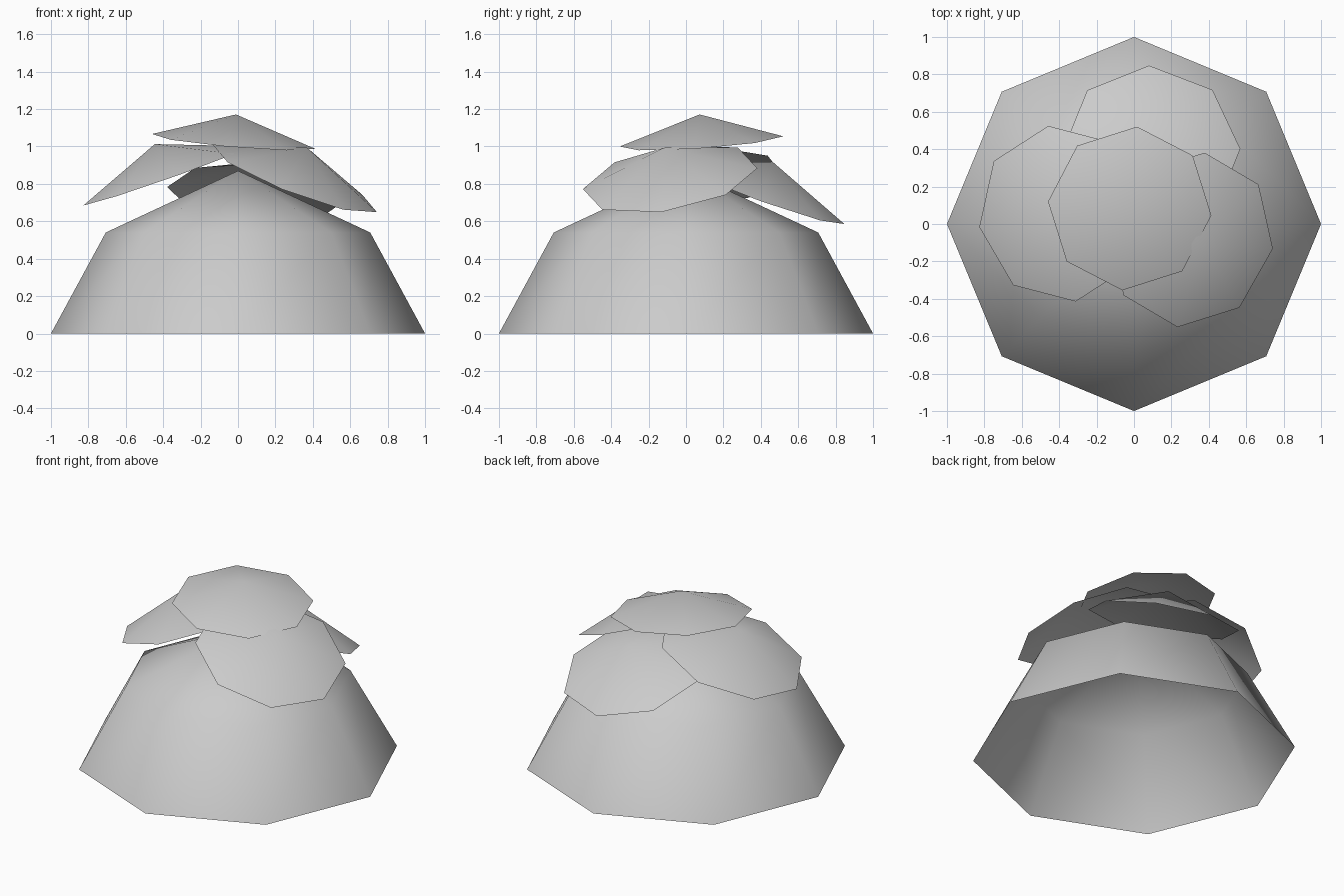
import bpy, bmesh
from math import cos, sin, radians
from mathutils import Vector, Matrix

cube = bpy.data.objects.get("Cube")
if cube:
    bpy.data.objects.remove(cube, do_unlink=True)

SIDES = 8

grey = bpy.data.materials.new("light_grey")
grey.use_nodes = True
grey.diffuse_color = (0.6, 0.6, 0.6, 1)
grey.node_tree.nodes["Principled BSDF"].inputs["Base Color"].default_value = (0.6, 0.6, 0.6, 1)


def open_shell(name, rings, apex_height, turn=0):
    """Octagonal open shell: (radius, height) rings closed by a single apex."""
    bm = bmesh.new()
    loops = []
    for radius, height in rings:
        angles = [radians(turn + 360 * i / SIDES) for i in range(SIDES)]
        loops.append([bm.verts.new((radius * cos(a), radius * sin(a), height)) for a in angles])
    apex = bm.verts.new((0, 0, apex_height))
    for i in range(SIDES):
        j = (i + 1) % SIDES
        for low, high in zip(loops, loops[1:]):
            bm.faces.new((low[i], low[j], high[j], high[i]))
        bm.faces.new((loops[-1][i], loops[-1][j], apex))
    for face in bm.faces:
        face.smooth = True
    mesh = bpy.data.meshes.new(name)
    bm.to_mesh(mesh)
    bm.free()
    mesh.materials.append(grey)
    obj = bpy.data.objects.new(name, mesh)
    bpy.context.collection.objects.link(obj)
    return obj


# Main dome, open underneath
open_shell("dome", [(1, 0), (0.707, 0.54)], 0.87)

# Overlapping scales: name, rim centre, slope in x and y, radius, height, turn
scales = [
    ("top_scale", (-0.023, 0.083, 1.027), (-0.085, 0.07), 0.44, 0.145, 40),
    ("right_scale", (-0.385, 0.055, 0.843), (0.352, 0.042), 0.475, 0.18, 9),
    ("left_scale", (0.305, -0.085, 0.828), (-0.39, 0.18), 0.475, 0.18, -7.5),
    ("back_scale", (0.095, 0.4, 0.745), (-0.08, -0.36), 0.475, 0.185, 1),
]
for name, centre, slope, radius, height, turn in scales:
    scale = open_shell(name, [(radius, 0)], height, turn)
    normal = Vector((-slope[0], -slope[1], 1)).normalized()
    tilt = Vector((0, 0, 1)).rotation_difference(normal)
    scale.matrix_world = Matrix.Translation(centre) @ tilt.to_matrix().to_4x4()
